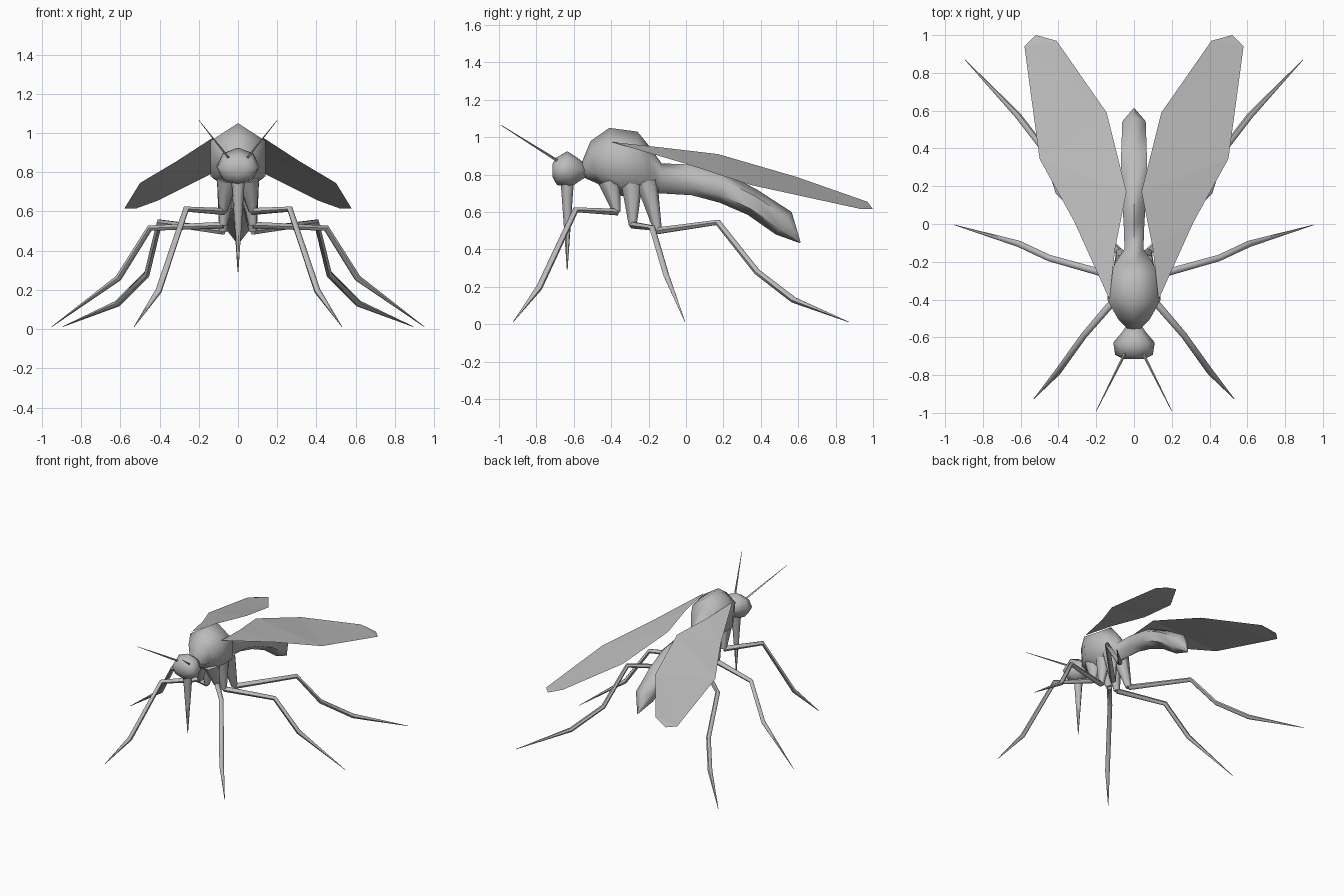
import bpy, bmesh, math
from mathutils import Vector

if "Cube" in bpy.data.objects:
    bpy.data.objects.remove(bpy.data.objects["Cube"])

grey = bpy.data.materials.new("insect grey")
grey.diffuse_color = (0.5, 0.5, 0.5, 1)
grey.use_nodes = True
grey.node_tree.nodes["Principled BSDF"].inputs["Base Color"].default_value = grey.diffuse_color


def finish(name, bm, smooth=60, mirror=False):
    bmesh.ops.recalc_face_normals(bm, faces=bm.faces)
    mesh = bpy.data.meshes.new(name)
    bm.to_mesh(mesh)
    bm.free()
    mesh.materials.append(grey)
    ob = bpy.data.objects.new(name, mesh)
    bpy.context.collection.objects.link(ob)
    if mirror:
        ob.modifiers.new("mirror", 'MIRROR').use_mirror_merge = False
    if smooth:
        bpy.ops.object.select_all(action='DESELECT')
        ob.select_set(True)
        bpy.context.view_layer.objects.active = ob
        bpy.ops.object.shade_smooth_by_angle(angle=math.radians(smooth))
    return ob


def bridge(bm, rings):
    """Skin a list of equal vertex rings and close both ends."""
    loops = [[bm.verts.new(p) for p in ring] for ring in rings]
    n = len(loops[0])
    for a, b in zip(loops, loops[1:]):
        for i in range(n):
            j = (i + 1) % n
            bm.faces.new((a[i], a[j], b[j], b[i]))
    bm.faces.new(loops[0])
    bm.faces.new(loops[-1])


def loft(name, sections, sides):
    """Sections: top (y, z), bottom (y, z), half width."""
    bm = bmesh.new()
    rings = []
    for top, bottom, w in sections:
        t, b = Vector((0, *top)), Vector((0, *bottom))
        mid, half = (t + b) / 2, (t - b) / 2
        widest = max(math.sin(2 * math.pi * i / sides) for i in range(sides))
        rings.append([mid + half * math.cos(2 * math.pi * i / sides)
                      + Vector((w / widest * math.sin(2 * math.pi * i / sides), 0, 0))
                      for i in range(sides)])
    bridge(bm, rings)
    return finish(name, bm)


def tube(name, points, radii, sides=6, mirror=True):
    """Tapered limb through the given points."""
    pts = [Vector(p) for p in points]
    bm = bmesh.new()
    rings = []
    for i, (p, r) in enumerate(zip(pts, radii)):
        d = Vector()
        if i > 0:
            d += (p - pts[i - 1]).normalized()
        if i < len(pts) - 1:
            d += (pts[i + 1] - p).normalized()
        d.normalize()
        ref = Vector((0.3, 1, 0)) if abs(d.z) > 0.95 else Vector((0, 0, 1))
        u = d.cross(ref).normalized()
        v = d.cross(u)
        rings.append([p + r * (u * math.cos(a) + v * math.sin(a))
                      for a in (2 * math.pi * k / sides for k in range(sides))])
    bridge(bm, rings)
    return finish(name, bm, mirror=mirror)


# Thorax and drooping abdomen
loft("body", [
    ((-.56, .86), (-.56, .79), .03),
    ((-.51, .98), (-.48, .755), .085),
    ((-.41, 1.05), (-.38, .69), .14),
    ((-.26, 1.03), (-.27, .68), .125),
    ((-.21, .97), (-.20, .69), .10),
    ((-.13, .86), (-.14, .70), .05),
    ((0, .855), (.03, .69), .055),
    ((.20, .815), (.18, .65), .068),
    ((.38, .72), (.33, .585), .068),
    ((.565, .60), (.48, .48), .062),
    ((.613, .438), (.608, .434), .003)], 6)

# Head, with a narrow neck
loft("head", [
    ((-.53, .85), (-.53, .79), .035),
    ((-.58, .89), (-.57, .765), .065),
    ((-.635, .925), (-.62, .73), .11),
    ((-.695, .89), (-.69, .745), .10),
    ((-.715, .855), (-.715, .79), .055)], 8)

# Piercing mouthpart
tube("proboscis", [(0, -.635, .78), (0, -.635, .68), (0, -.635, .29)],
     [.038, .03, .002], mirror=False)

# Antennae
tube("antenna", [(.045, -.68, .87), (.2, -.99, 1.065)], [.008, .0015], 4)

# Legs: hip cone first, then the jointed limb
legs = {
    "front": [(.05, -.41, .76), (.075, -.37, .60), (.265, -.59, .612),
              (.405, -.785, .195), (.53, -.925, .012)],
    "middle": [(.05, -.29, .76), (.075, -.285, .53), (.45, -.18, .515),
               (.61, -.105, .26), (.95, -.005, .012)],
    "rear": [(.05, -.21, .76), (.075, -.15, .50), (.40, .17, .545),
             (.465, .38, .28), (.615, .575, .13), (.895, .87, .012)],
}
for side, path in legs.items():
    tube(side + "_hip", path[:2], [.06, .022])
    radii = [.02] + [.017] * (len(path) - 3) + [.0015]
    tube(side + "_leg", path[1:], radii)

# Wings: thin single sheets swept back and down
outer = [(.13, -.40, .975), (.315, .01, .855), (.50, .345, .745), (.58, .94, .615)]
inner = [(.10, -.13, .945), (.04, .17, .91), (.145, .59, .788), (.41, .97, .655)]
bm = bmesh.new()
o = [bm.verts.new(p) for p in outer]
n = [bm.verts.new(p) for p in inner]
tip = bm.verts.new((.52, 1.0, .615))
bm.faces.new((o[0], o[1], n[0]))
bm.faces.new((n[0], o[1], n[1]))
bm.faces.new((o[1], o[2], n[1]))
bm.faces.new((n[1], o[2], n[2]))
bm.faces.new((o[2], o[3], n[2]))
bm.faces.new((n[2], o[3], n[3]))
bm.faces.new((n[3], o[3], tip))
finish("wing", bm, smooth=0, mirror=True)
